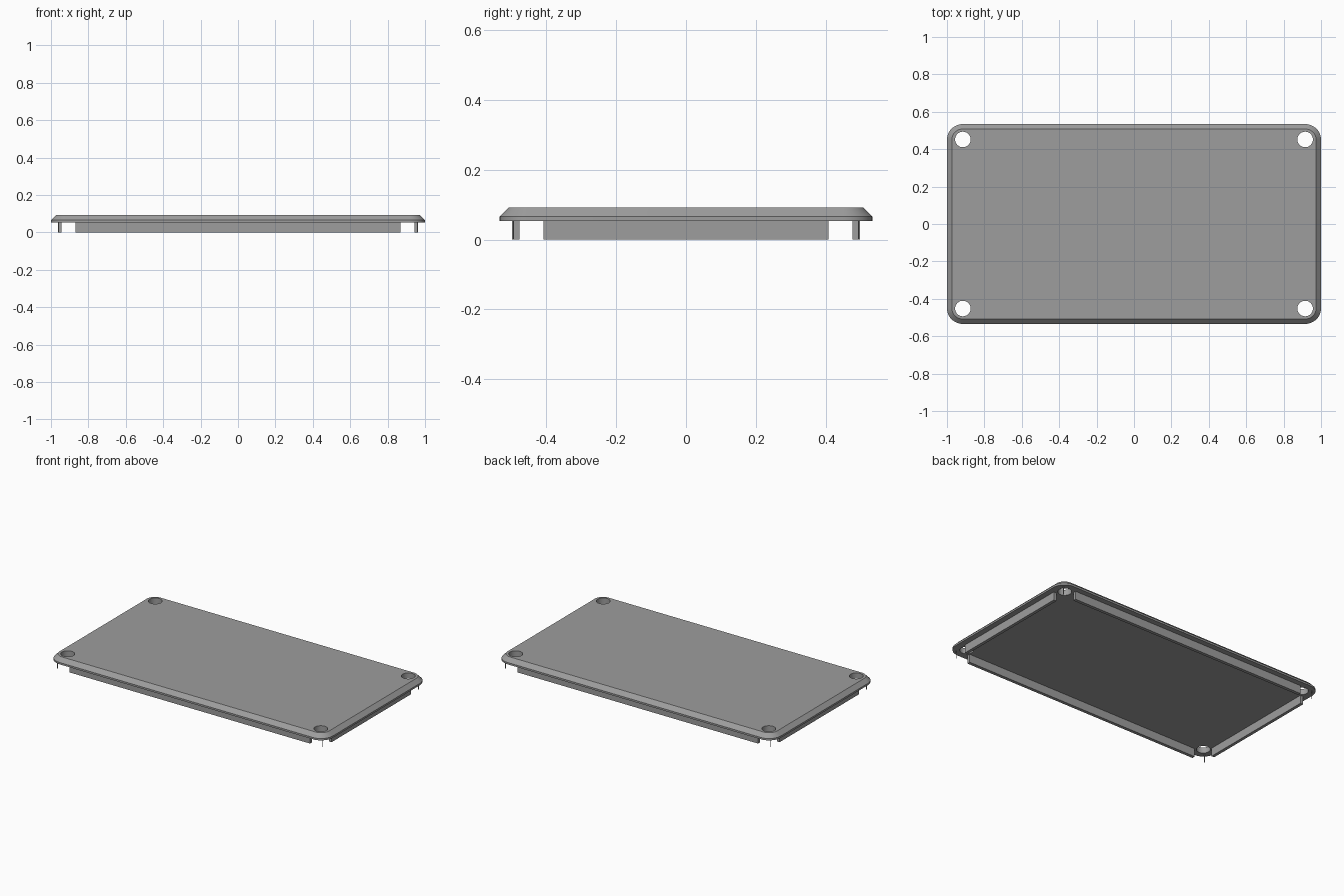
import bpy, bmesh, math
from mathutils import Matrix

if "Cube" in bpy.data.objects:
    bpy.data.objects.remove(bpy.data.objects["Cube"])

grey = bpy.data.materials.new("mid_grey")
grey.diffuse_color = (0.34, 0.34, 0.34, 1)
grey.use_nodes = True
grey.node_tree.nodes["Principled BSDF"].inputs["Base Color"].default_value = grey.diffuse_color

HX, HY, R = 1.0, 0.534, 0.084           # lid half sizes and corner radius
HOLE = (0.915, 0.452, 0.0415)           # screw hole centre and radius
Z_LID, Z_EDGE, Z_TOP = 0.054, 0.066, 0.092
CORNERS = [(sx, sy) for sx in (1, -1) for sy in (1, -1)]


def make_object(name, bm):
    bmesh.ops.recalc_face_normals(bm, faces=bm.faces)
    mesh = bpy.data.meshes.new(name)
    bm.to_mesh(mesh)
    bm.free()
    mesh.materials.append(grey)
    ob = bpy.data.objects.new(name, mesh)
    bpy.context.collection.objects.link(ob)
    return ob


def rounded_ring(bm, inset, z, steps=12):
    """Loop of vertices round a rectangle with rounded corners."""
    verts = []
    for k, (sx, sy) in enumerate([(1, 1), (-1, 1), (-1, -1), (1, -1)]):
        for i in range(steps + 1):
            a = math.pi / 2 * (k + i / steps)
            verts.append(bm.verts.new((sx * (HX - R) + (R - inset) * math.cos(a),
                                       sy * (HY - R) + (R - inset) * math.sin(a), z)))
    return verts


def box(name, cx, cy, sx, sy, z0, z1):
    bm = bmesh.new()
    bmesh.ops.create_cube(bm, size=1, matrix=Matrix.Translation((cx, cy, (z0 + z1) / 2))
                          @ Matrix.Diagonal((sx, sy, z1 - z0, 1)))
    return make_object(name, bm)


# Lid plate with a sloped top edge
bm = bmesh.new()
rings = [rounded_ring(bm, 0, Z_LID), rounded_ring(bm, 0, Z_EDGE), rounded_ring(bm, 0.026, Z_TOP)]
for low, high in zip(rings, rings[1:]):
    n = len(low)
    for i in range(n):
        j = (i + 1) % n
        bm.faces.new((low[i], low[j], high[j], high[i]))
bm.faces.new(rings[0])
bm.faces.new(rings[-1])
lid = make_object("lid_plate", bm)

# Screw holes through the four corners
bm = bmesh.new()
for sx, sy in CORNERS:
    bmesh.ops.create_cone(bm, cap_ends=True, segments=48, radius1=HOLE[2], radius2=HOLE[2], depth=0.4,
                          matrix=Matrix.Translation((sx * HOLE[0], sy * HOLE[1], 0.07)))
cutter = make_object("hole_cutter", bm)
cutter.hide_render = True
mod = lid.modifiers.new("holes", 'BOOLEAN')
mod.operation, mod.solver, mod.object = 'DIFFERENCE', 'EXACT', cutter
bpy.context.view_layer.objects.active = lid
lid.select_set(True)
bpy.ops.object.modifier_apply(modifier=mod.name)
bpy.data.objects.remove(cutter)
bpy.ops.object.shade_smooth_by_angle(angle=math.radians(30))

# Locating rails under the lid
for s, side in ((-1, "front"), (1, "back")):
    box(side + "_rail", 0, s * 0.4875, 1.74, 0.021, 0, Z_LID)
for s, side in ((-1, "left"), (1, "right")):
    box(side + "_rail", s * 0.953, 0, 0.020, 0.818, 0, Z_LID)

# Thin remnants of the lip at the corners
for sx, sy in CORNERS:
    box("corner_sliver", sx * 0.959, sy * 0.494, 0.003, 0.003, 0, Z_LID)
